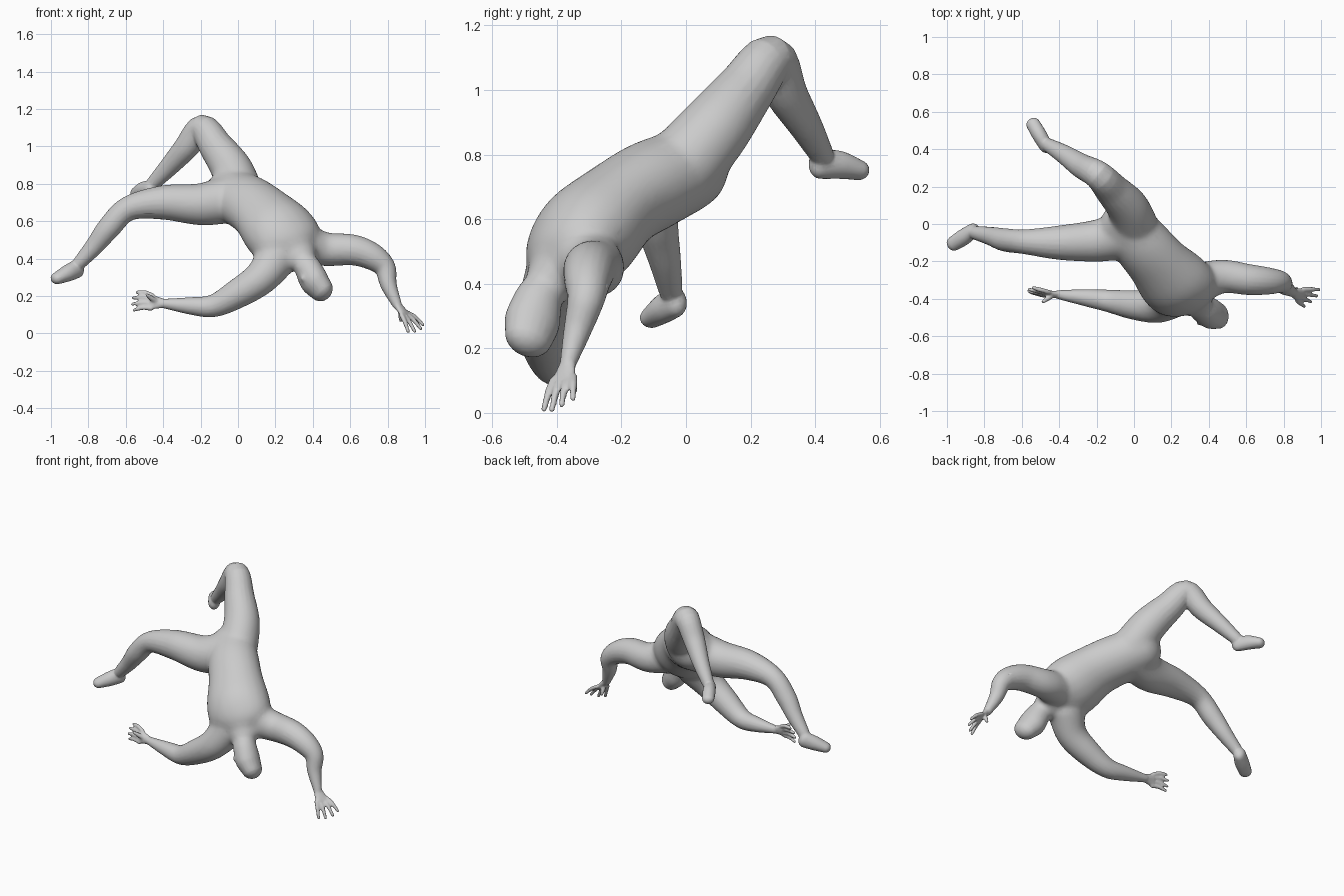
import bpy, bmesh, math
from mathutils import Vector

SEG = 20
bm = bmesh.new()


def catmull(p, t):
    i = min(int(t), len(p) - 2)
    f = t - i
    p1, p2 = p[i], p[i + 1]
    p0 = p[i - 1] if i > 0 else p1 * 2 - p2
    p3 = p[i + 2] if i + 2 < len(p) else p2 * 2 - p1
    return 0.5 * (2 * p1 + (p2 - p0) * f + (2 * p0 - 5 * p1 + 4 * p2 - p3) * f * f
                  + (3 * p1 - p0 - 3 * p2 + p3) * f ** 3)


def tube(pts, ref=(0.1, 0.3, 0.95), steps=5, seg=SEG):
    """Rounded tube through (x, y, z, width[, depth]) points; ref = width axis."""
    pos = [Vector(p[:3]) for p in pts]
    rad = [Vector((p[3], p[-1], 0)) for p in pts]
    n = (len(pts) - 1) * steps
    cen = [catmull(pos, k / steps) for k in range(n + 1)]
    rr = [catmull(rad, k / steps) for k in range(n + 1)]
    t0, t1 = (cen[0] - cen[1]).normalized(), (cen[-1] - cen[-2]).normalized()
    caps = (0.4, 0.7, 0.9, 0.99)
    head = [(cen[0] + t0 * min(rr[0][:2]) * s, rr[0] * math.sqrt(1 - s * s)) for s in reversed(caps)]
    tail = [(cen[-1] + t1 * min(rr[-1][:2]) * s, rr[-1] * math.sqrt(1 - s * s)) for s in caps]
    rings = head + list(zip(cen, rr)) + tail
    loops = []
    for i, (c, r) in enumerate(rings):
        t = (rings[min(i + 1, len(rings) - 1)][0] - rings[max(i - 1, 0)][0]).normalized()
        u = Vector(ref)
        u = (u - t * u.dot(t)).normalized()
        v = t.cross(u)
        loops.append([bm.verts.new(c + u * r.x * math.cos(a) + v * r.y * math.sin(a))
                      for a in (2 * math.pi * k / seg for k in range(seg))])
    for a, b in zip(loops, loops[1:]):
        for k in range(seg):
            bm.faces.new((a[k], a[(k + 1) % seg], b[(k + 1) % seg], b[k]))
    bm.faces.new(loops[0][::-1])
    bm.faces.new(loops[-1])


def hand(wrist, palm, across, tips, thumb, thick=0.016):
    wrist, palm, across = Vector(wrist), Vector(palm), Vector(across).normalized()
    tube([(*wrist, 0.026, 0.02), (*palm, 0.042, thick)], across, seg=12)
    for i, tip in enumerate(tips):
        tip = Vector(tip)
        root = palm + across * (i - 1.5) * 0.024
        mid = root.lerp(tip, 0.5) + Vector((0, 0, 0.008))
        tube([(*root, 0.013), (*mid, 0.0125), (*tip, 0.0095)], across, 4, 10)
    root = wrist.lerp(palm, 0.5)
    tube([(*root, 0.016), (*root.lerp(Vector(thumb), 0.6), 0.014), (*thumb, 0.01)], (0.3, 0.9, 0.2), 4, 10)


# torso, belly facing up and forward
SIDE = (0.825, 0.426, 0.373)
tube([(-0.045, 0.0, 0.75, 0.145, 0.13), (0.04, -0.105, 0.705, 0.16, 0.142),
      (0.125, -0.205, 0.645, 0.17, 0.142), (0.215, -0.305, 0.55, 0.198, 0.162),
      (0.285, -0.37, 0.475, 0.185, 0.135), (0.325, -0.41, 0.42, 0.10, 0.085)], SIDE)

# neck and head, hanging back
tube([(0.29, -0.37, 0.46, 0.085), (0.335, -0.425, 0.40, 0.066), (0.37, -0.455, 0.355, 0.072, 0.076),
      (0.405, -0.475, 0.285, 0.076, 0.088), (0.442, -0.487, 0.238, 0.064, 0.078)], SIDE)
# nose and chin
tube([(0.37, -0.52, 0.27, 0.012), (0.347, -0.528, 0.295, 0.016)], SIDE, 3, 10)
tube([(0.36, -0.46, 0.35, 0.04), (0.335, -0.49, 0.355, 0.03)], SIDE, 3, 10)

# raised leg and foot
tube([(0.005, 0.0, 0.775, 0.122), (-0.035, 0.09, 0.88, 0.112), (-0.115, 0.18, 0.995, 0.092),
      (-0.192, 0.262, 1.093, 0.077), (-0.28, 0.31, 0.99, 0.066),
      (-0.37, 0.37, 0.89, 0.052), (-0.455, 0.42, 0.80, 0.038)], (0.7, 0.7, 0.1))
tube([(-0.47, 0.415, 0.77, 0.036, 0.046), (-0.505, 0.475, 0.768, 0.04, 0.044),
      (-0.54, 0.535, 0.752, 0.038, 0.032)], (0.85, 0.5, 0))

# sideways leg and foot
tube([(-0.06, -0.06, 0.715, 0.128), (-0.2, -0.09, 0.69, 0.114), (-0.4, -0.1, 0.70, 0.092),
      (-0.585, -0.095, 0.668, 0.066), (-0.69, -0.085, 0.565, 0.062),
      (-0.765, -0.065, 0.47, 0.05), (-0.845, -0.048, 0.38, 0.037)], (0.1, 1, 0.1))
tube([(-0.862, -0.035, 0.345, 0.038, 0.05), (-0.91, -0.07, 0.322, 0.044, 0.045),
      (-0.967, -0.106, 0.295, 0.04, 0.033)], (0.6, -0.8, 0))

# outstretched arm
tube([(0.34, -0.32, 0.48, 0.11), (0.47, -0.28, 0.45, 0.092), (0.61, -0.297, 0.447, 0.083),
      (0.715, -0.305, 0.412, 0.073), (0.785, -0.31, 0.352, 0.058),
      (0.805, -0.335, 0.26, 0.044), (0.85, -0.365, 0.155, 0.026)], (0.1, 1, 0.1))
hand((0.85, -0.365, 0.155), (0.89, -0.38, 0.105), (0.45, 0.85, 0.15),
     [(0.91, -0.44, 0.01), (0.945, -0.415, 0.01), (0.978, -0.385, 0.025), (0.99, -0.35, 0.045)],
     (0.87, -0.345, 0.07))

# arm folded back under the body
tube([(0.21, -0.39, 0.41, 0.115), (0.125, -0.437, 0.30, 0.094), (0.0, -0.432, 0.215, 0.08),
      (-0.13, -0.412, 0.148, 0.061), (-0.25, -0.395, 0.147, 0.047), (-0.40, -0.378, 0.16, 0.025)])
hand((-0.40, -0.378, 0.16), (-0.46, -0.375, 0.168), (0.1, 0.3, 0.95),
     [(-0.555, -0.365, 0.125), (-0.563, -0.36, 0.157), (-0.56, -0.35, 0.19), (-0.54, -0.34, 0.22)],
     (-0.485, -0.415, 0.205))

# fuse every part into one skin
bmesh.ops.recalc_face_normals(bm, faces=bm.faces)
mesh = bpy.data.meshes.new("body")
bm.to_mesh(mesh)
bm.free()
body = bpy.data.objects.new("body", mesh)
bpy.context.collection.objects.link(body)
bpy.context.view_layer.objects.active = body
body.select_set(True)
rem = body.modifiers.new("fuse", 'REMESH')
rem.mode = 'VOXEL'
rem.voxel_size = 0.0065
bpy.ops.object.modifier_apply(modifier="fuse")

# blend the shoulders and hips strongly, the hands only lightly
core = Vector((0.12, -0.2, 0.62))
group = body.vertex_groups.new(name="trunk")
for v in body.data.vertices:
    group.add([v.index], max(0.0, min(1.0, (0.55 - (v.co - core).length) / 0.15)), 'REPLACE')
for name, count, vg in (("blend", 90, "trunk"), ("soften", 4, "")):
    m = body.modifiers.new(name, 'SMOOTH')
    m.factor, m.iterations, m.vertex_group = 0.5, count, vg
dec = body.modifiers.new("reduce", 'DECIMATE')
dec.ratio = 0.15
for name in ("blend", "soften", "reduce"):
    bpy.ops.object.modifier_apply(modifier=name)
bpy.ops.object.shade_smooth()
